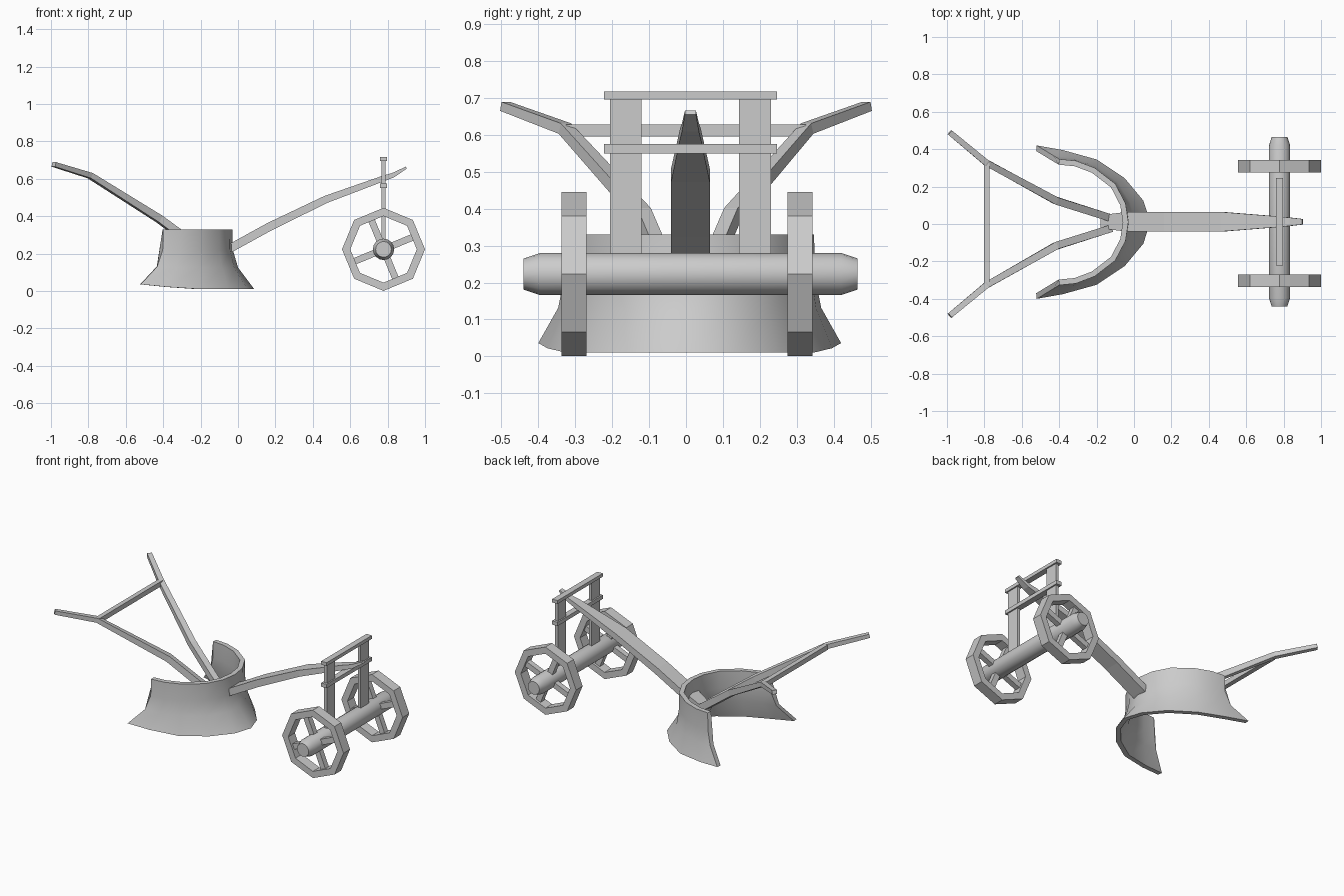
import bpy, bmesh
from math import cos, sin, pi, radians
from mathutils import Vector

if "Cube" in bpy.data.objects:
    bpy.data.objects.remove(bpy.data.objects["Cube"])


def make(name, verts, faces, smooth=False):
    mesh = bpy.data.meshes.new(name)
    mesh.from_pydata([tuple(v) for v in verts], [], faces)
    bm = bmesh.new()
    bm.from_mesh(mesh)
    bmesh.ops.recalc_face_normals(bm, faces=bm.faces)
    bm.to_mesh(mesh)
    bm.free()
    ob = bpy.data.objects.new(name, mesh)
    bpy.context.collection.objects.link(ob)
    if smooth:
        bpy.ops.object.select_all(action='DESELECT')
        ob.select_set(True)
        bpy.context.view_layer.objects.active = ob
        bpy.ops.object.shade_smooth_by_angle(angle=radians(32))
    return ob


def loft(name, rings, closed=False, smooth=False):
    """Skin equal-length closed rings; cap the ends unless closed on itself."""
    n, m = len(rings[0]), len(rings)
    verts = [v for r in rings for v in r]
    faces = []
    for i in range(m if closed else m - 1):
        a, b = i * n, (i + 1) % m * n
        faces += [(a + j, a + (j + 1) % n, b + (j + 1) % n, b + j) for j in range(n)]
    if not closed:
        faces += [tuple(range(n)), tuple(range((m - 1) * n, m * n))]
    return make(name, verts, faces, smooth)


def bar(name, pts, sizes):
    """Rectangular bar along a path; sizes are (width, height) per point."""
    pts = [Vector(p) for p in pts]
    rings = []
    for i, p in enumerate(pts):
        t = Vector((0, 0, 0))
        if i > 0:
            t += (p - pts[i - 1]).normalized()
        if i < len(pts) - 1:
            t += (pts[i + 1] - p).normalized()
        t.normalize()
        s = t.cross(Vector((0, 0, 1))).normalized()
        u = s.cross(t)
        w, h = sizes[i][0] / 2, sizes[i][1] / 2
        rings.append([p + s * a * w + u * b * h for a, b in ((-1, -1), (1, -1), (1, 1), (-1, 1))])
    return loft(name, rings)


def box(name, x, y, z):
    c = [[(x[i], y[j], zz) for i, j in ((0, 0), (1, 0), (1, 1), (0, 1))] for zz in z]
    return loft(name, c)


AX, AZ, CY = 0.778, 0.223, 0.012

# Axle with tapered ends
rings = []
for r, y in ((0.042, -0.44), (0.057, -0.395), (0.057, 0.42), (0.042, 0.465)):
    rings.append([(AX + r * cos(k * pi / 8), y, AZ + r * sin(k * pi / 8)) for k in range(16)])
loft("axle", rings, smooth=True)

# Octagonal wheels with four spokes each
for side, yc in (("left", -0.303), ("right", 0.309)):
    rim = []
    for k in range(8):
        a = k * pi / 4
        rim.append([(AX + r * cos(a), yc + dy, AZ + r * sin(a))
                    for r, dy in ((0.222, -0.034), (0.222, 0.034), (0.178, 0.034), (0.178, -0.034))])
    loft(f"{side}_wheel_rim", rim, closed=True)
    for k in range(4):
        a = pi / 8 + k * pi / 2
        p = [(AX + r * cos(a), yc, AZ + r * sin(a)) for r in (0.04, 0.172)]
        bar(f"{side}_wheel_spoke_{k + 1}", p, [(0.036, 0.036)] * 2)

# Beam support frame standing on the axle
for side, s in (("left", -1), ("right", 1)):
    y = CY + s * 0.175
    box(f"{side}_frame_post", (0.767, 0.788), (y - 0.043, y + 0.043), (0.25, 0.70))
for nm, z in (("lower", (0.55, 0.575)), ("upper", (0.695, 0.717))):
    box(f"{nm}_frame_crossbar", (0.758, 0.797), (CY - 0.234, CY + 0.234), z)

# Curved draft beam
bar("beam",
    [(-0.17, CY, 0.16), (-0.03, CY, 0.235), (0.17, CY, 0.345), (0.47, CY, 0.49),
     (0.78, CY, 0.603), (0.83, CY, 0.62), (0.90, CY, 0.66)],
    [(0.07, 0.035), (0.105, 0.045), (0.105, 0.045), (0.105, 0.04),
     (0.056, 0.03), (0.046, 0.025), (0.03, 0.012)])

# Two handles and the rung between them
for side, s in (("left", -1), ("right", 1)):
    bar(f"{side}_handle",
        [(-0.13, 0.004 + s * 0.03, 0.17), (-0.42, 0.004 + s * 0.122, 0.385),
         (-0.79, s * 0.328, 0.617), (-0.985, s * 0.49, 0.677)],
        [(0.04, 0.045), (0.04, 0.04), (0.034, 0.03), (0.03, 0.025)])
bar("handle_rung", [(-0.787, -0.325, 0.612), (-0.787, 0.325, 0.612)], [(0.03, 0.032)] * 2)

# Horseshoe-shaped ploughshare, flared outward toward the ground
top = [(-0.40, 0.337), (-0.31, 0.328), (-0.21, 0.29), (-0.10, 0.205), (-0.045, 0.10), (-0.03, 0.0)]
low = [(-0.52, 0.41), (-0.38, 0.385), (-0.20, 0.335), (-0.05, 0.235), (0.05, 0.115), (0.087, 0.0)]
top += [(x, -y) for x, y in top[-2::-1]]
low += [(x, -y) for x, y in low[-2::-1]]
last = len(top) - 1
rows = [(0.33, 0.0), (0.22, 0.02), (0.125, 0.26), (0.01, 1.0)]
columns = []
for i in range(last + 1):
    tan = Vector(top[min(i + 1, last)]) - Vector(top[max(i - 1, 0)])
    inward = Vector((tan.y, -tan.x)).normalized()
    if inward.dot(Vector((-0.4, 0)) - Vector(top[i])) < 0:
        inward = -inward
    lift = 0.026 * (min(abs(i), abs(last - i)) == 0) + 0.012 * (min(i, last - i) == 1)
    outer, inner = [], []
    for z, t in rows:
        p = Vector(top[i]).lerp(Vector(low[i]), t)
        q = p + inward * 0.03
        zz = z + lift * t
        outer.append((p.x, p.y + 0.01, zz))
        inner.append((q.x, q.y + 0.01, zz))
    columns.append(outer + inner[::-1])
loft("ploughshare", columns, smooth=True)
